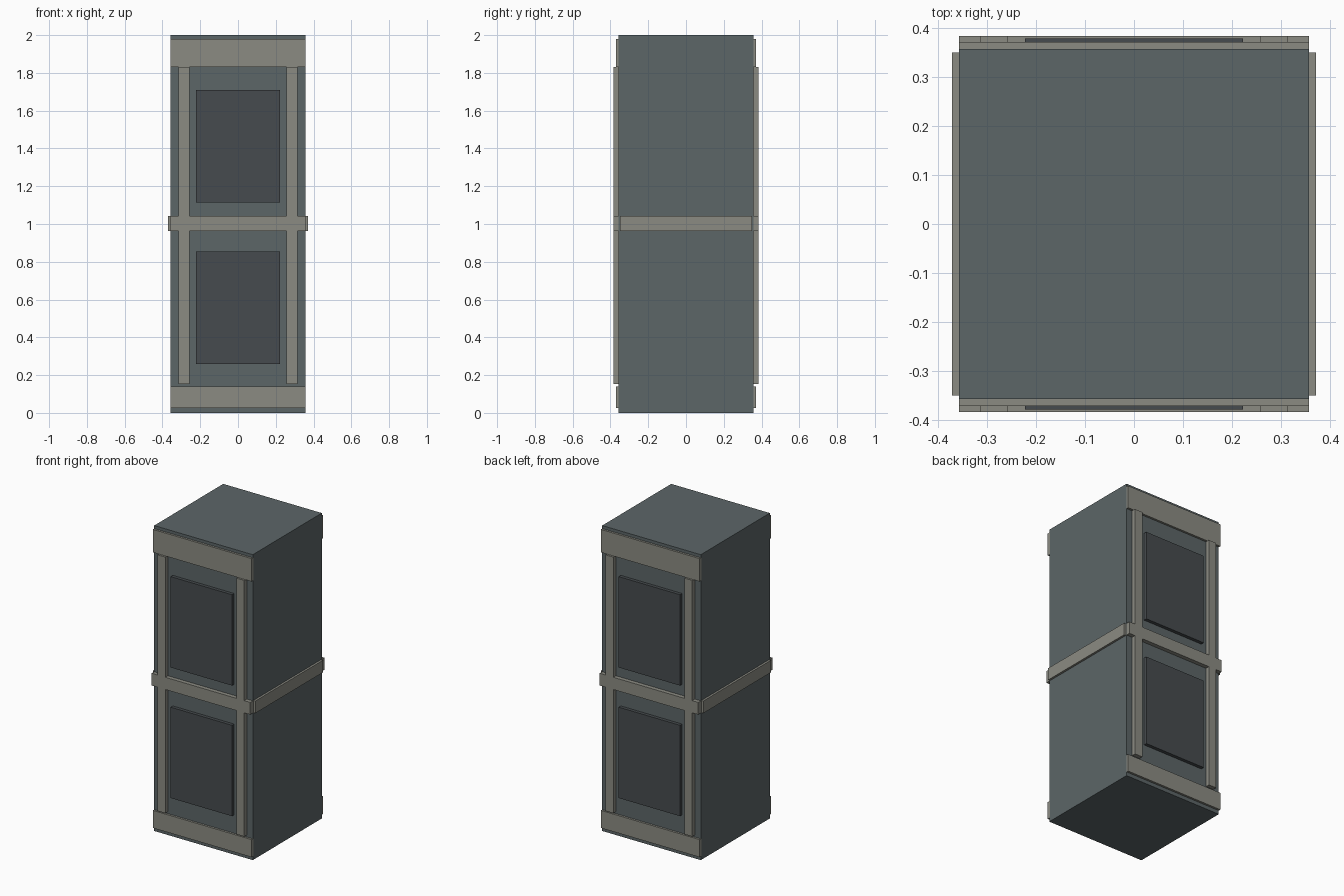
import bpy

if "Cube" in bpy.data.objects:
    bpy.data.objects.remove(bpy.data.objects["Cube"])


def material(name, rgb):
    m = bpy.data.materials.new(name)
    m.diffuse_color = (*rgb, 1)
    m.use_nodes = True
    m.node_tree.nodes["Principled BSDF"].inputs["Base Color"].default_value = m.diffuse_color
    return m


BODY = material("slate", (0.107, 0.132, 0.137))
TRIM = material("warm_grey", (0.26, 0.26, 0.225))
PANEL = material("dark_grey", (0.062, 0.071, 0.077))


def box(name, x, y, z, mat):
    """Axis-aligned box from (min, max) ranges."""
    bpy.ops.mesh.primitive_cube_add(size=1, location=[sum(r) / 2 for r in (x, y, z)])
    ob = bpy.context.object
    ob.name = name
    ob.scale = [abs(r[1] - r[0]) for r in (x, y, z)]
    bpy.ops.object.transform_apply(location=False, rotation=False, scale=True)
    ob.data.materials.append(mat)
    return ob


H = 0.357       # half width of the body
IN = 0.352      # trim sinks slightly into the body
D_RAIL, D_PANEL, D_STILE = 0.371, 0.379, 0.384

# main cabinet body
box("body", (-H, H), (-H, H), (0, 2), BODY)

# identical front and back faces
for side, s in (("front", -1), ("back", 1)):
    def face(name, x, depth, z, mat):
        box(f"{side}_{name}", x, sorted((s * IN, s * depth)), z, mat)

    # horizontal rails
    face("top_rail", (-H, H), D_RAIL, (1.83, 1.98), TRIM)
    face("bottom_rail", (-H, H), D_RAIL, (0.025, 0.14), TRIM)
    face("middle_rail", (-H, H), D_STILE, (0.963, 1.043), TRIM)

    # recess-style panels and the upright stiles beside them
    for level, panel_z, stile_z in (("lower", (0.26, 0.855), (0.153, 0.963)),
                                    ("upper", (1.115, 1.71), (1.043, 1.83))):
        face(f"{level}_panel", (-0.222, 0.222), D_PANEL, panel_z, PANEL)
        for hand, k in (("left", -1), ("right", 1)):
            face(f"{level}_{hand}_stile", sorted((k * 0.258, k * 0.314)),
                 D_STILE, stile_z, TRIM)

# middle bands on the two plain sides
for hand, k in (("left", -1), ("right", 1)):
    box(f"{hand}_side_band", sorted((k * IN, k * 0.371)), (-0.35, 0.35), (0.963, 1.043), TRIM)
